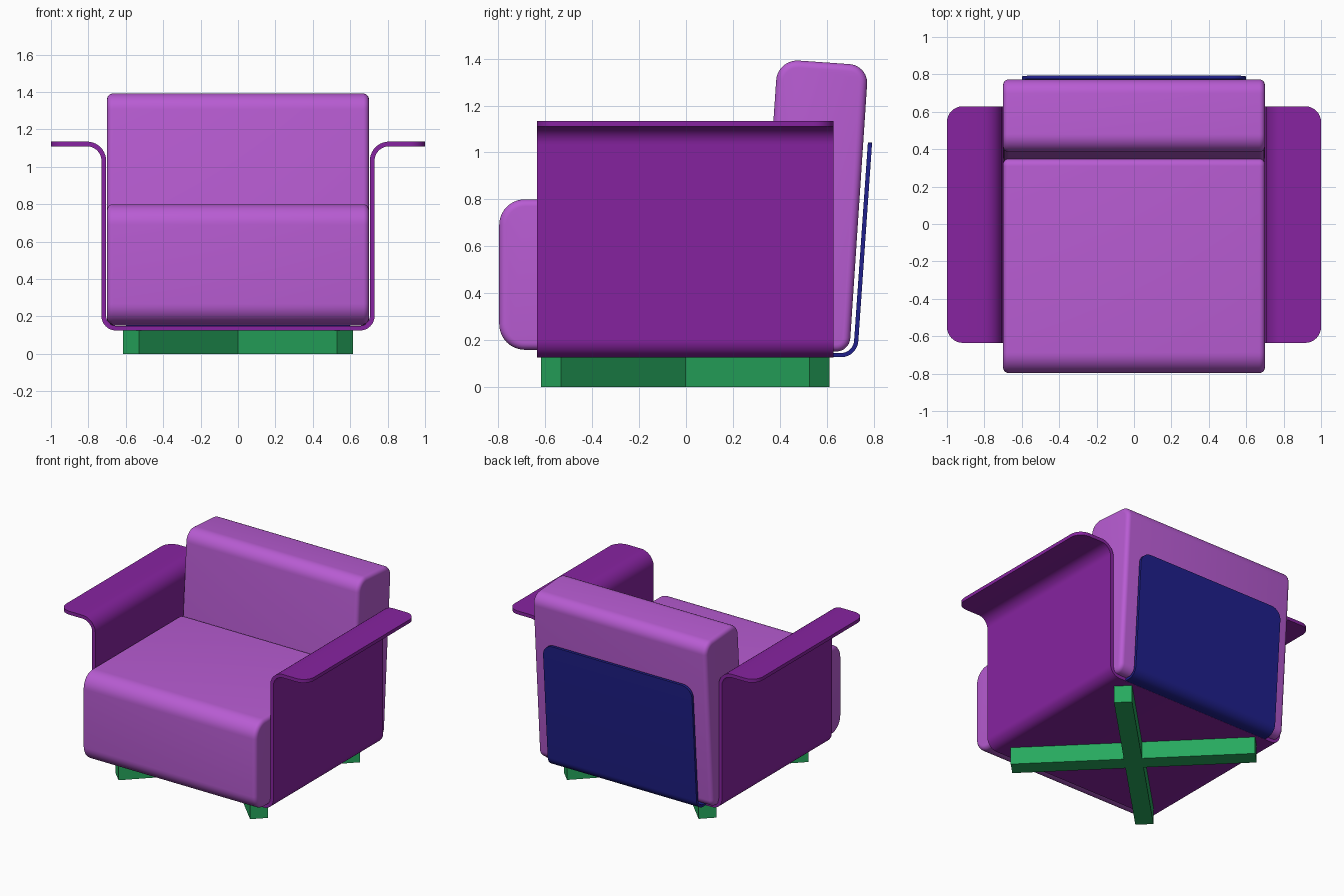
import bpy, bmesh, math
from mathutils import Vector

if "Cube" in bpy.data.objects:
    bpy.data.objects.remove(bpy.data.objects["Cube"])


def finish(name, bm, color, angle=35):
    bmesh.ops.recalc_face_normals(bm, faces=bm.faces)
    me = bpy.data.meshes.new(name)
    bm.to_mesh(me)
    bm.free()
    ob = bpy.data.objects.new(name, me)
    bpy.context.collection.objects.link(ob)
    me.materials.append(color)
    bpy.ops.object.select_all(action='DESELECT')
    ob.select_set(True)
    bpy.context.view_layer.objects.active = ob
    bpy.ops.object.shade_smooth_by_angle(angle=math.radians(angle))
    return ob


def paint(name, rgb):
    m = bpy.data.materials.new(name)
    m.diffuse_color = (*rgb, 1)
    m.use_nodes = True
    m.node_tree.nodes["Principled BSDF"].inputs["Base Color"].default_value = m.diffuse_color
    return m


def fillet(p, a, b, r, n=10):
    """Arc points rounding corner p between neighbours a and b."""
    p, u, v = Vector(p), (Vector(a) - Vector(p)).normalized(), (Vector(b) - Vector(p)).normalized()
    half = u.angle(v) / 2
    c = p + (u + v).normalized() * (r / math.sin(half))
    s, e = p + u * (r / math.tan(half)) - c, p + v * (r / math.tan(half)) - c
    th = s.angle(e)
    return [c + (s * math.sin((1 - k / n) * th) + e * math.sin(k / n * th)) / math.sin(th)
            for k in range(n + 1)]


def bent_sheet(name, path, radii, half, thick, r_end, round_start, place, color):
    """Sheet bent along a 2D path, with rounded corners at its ends."""
    rows = []

    def end_rows(tip, inner):
        d = (Vector(inner) - Vector(tip)).normalized()
        return [(Vector(tip) + d * r_end * (1 - math.cos(t)), half - r_end + r_end * math.sin(t))
                for t in (k * math.pi / 16 for k in range(9))]

    rows += end_rows(path[0], path[1]) if round_start else [(Vector(path[0]), half)]
    for i, r in enumerate(radii, 1):
        rows += [(q, half) for q in fillet(path[i], path[i - 1], path[i + 1], r)]
    rows += reversed(end_rows(path[-1], path[-2]))
    bm = bmesh.new()
    pairs = [[bm.verts.new(place(q, s * w)) for s in (-1, 1)] for q, w in rows]
    for (a, b), (c, d) in zip(pairs, pairs[1:]):
        bm.faces.new((a, b, d, c))
    ob = finish(name, bm, color)
    sol = ob.modifiers.new("thickness", 'SOLIDIFY')
    sol.thickness, sol.offset, sol.use_even_offset = thick, 0, True
    bpy.ops.object.modifier_apply(modifier=sol.name)
    bpy.ops.object.shade_smooth_by_angle(angle=math.radians(35))


def cushion(name, corners, radii, half, rim, color):
    """Side profile (y, z) with rounded corners, extruded in x with soft rims."""
    n = len(corners)
    prof = [q for i in range(n)
            for q in fillet(corners[i], corners[i - 1], corners[(i + 1) % n], radii[i])]
    bm = bmesh.new()
    cap = bm.faces.new([bm.verts.new((-half, q.x, q.y)) for q in prof])
    ext = bmesh.ops.extrude_face_region(bm, geom=[cap], use_keep_orig=True)
    bmesh.ops.translate(bm, vec=(2 * half, 0, 0),
                        verts=[v for v in ext['geom'] if isinstance(v, bmesh.types.BMVert)])
    rims = [e for e in bm.edges if abs(e.verts[0].co.x - e.verts[1].co.x) < 1e-5]
    bmesh.ops.bevel(bm, geom=rims, offset=rim, segments=5, profile=0.5,
                    affect='EDGES', clamp_overlap=False)
    finish(name, bm, color)


fabric = paint("fabric", (0.48, 0.107, 0.65))
purple = paint("shell_purple", (0.243, 0.017, 0.355))
blue = paint("plate_blue", (0.014, 0.014, 0.26))
green = paint("base_green", (0.02, 0.40, 0.113))

# Arm shell: one bent sheet forming floor, sides and flared arm rests
bent_sheet("arm_shell",
           [(-1, 1.1225), (-0.7175, 1.1225), (-0.7175, 0.1375),
            (0.7175, 0.1375), (0.7175, 1.1225), (1, 1.1225)],
           [0.09, 0.065, 0.065, 0.09], 0.6325, 0.025, 0.085, True,
           lambda q, w: (q.x, w - 0.003, q.y), purple)

# Back plate: bent sheet rising behind the back cushion
bent_sheet("back_plate", [(0.61, 0.135), (0.722, 0.135), (0.785, 1.042)],
           [0.065], 0.6, 0.018, 0.08, False,
           lambda q, w: (w, q.x, q.y), blue)

# Cushions
cushion("seat_cushion", [(-0.797, 0.158), (-0.797, 0.8), (0.352, 0.8), (0.309, 0.155)],
        [0.11, 0.11, 0.04, 0.04], 0.7, 0.03, fabric)
cushion("back_cushion", [(0.307, 0.172), (0.391, 1.398), (0.778, 1.371), (0.697, 0.147)],
        [0.05, 0.09, 0.08, 0.06], 0.7, 0.03, fabric)

# Cross base: plus-shaped prism turned 45 degrees
bm = bmesh.new()
ring = []
for k in range(4):
    t = math.pi / 4 + k * math.pi / 2
    for u, v in ((0.81, -0.06), (0.81, 0.06), (0.06, 0.06)):
        ring.append(bm.verts.new((u * math.cos(t) - v * math.sin(t),
                                  u * math.sin(t) + v * math.cos(t) - 0.003, 0)))
base = bm.faces.new(ring)
ext = bmesh.ops.extrude_face_region(bm, geom=[base], use_keep_orig=True)
bmesh.ops.translate(bm, vec=(0, 0, 0.125),
                    verts=[v for v in ext['geom'] if isinstance(v, bmesh.types.BMVert)])
finish("cross_base", bm, green)
